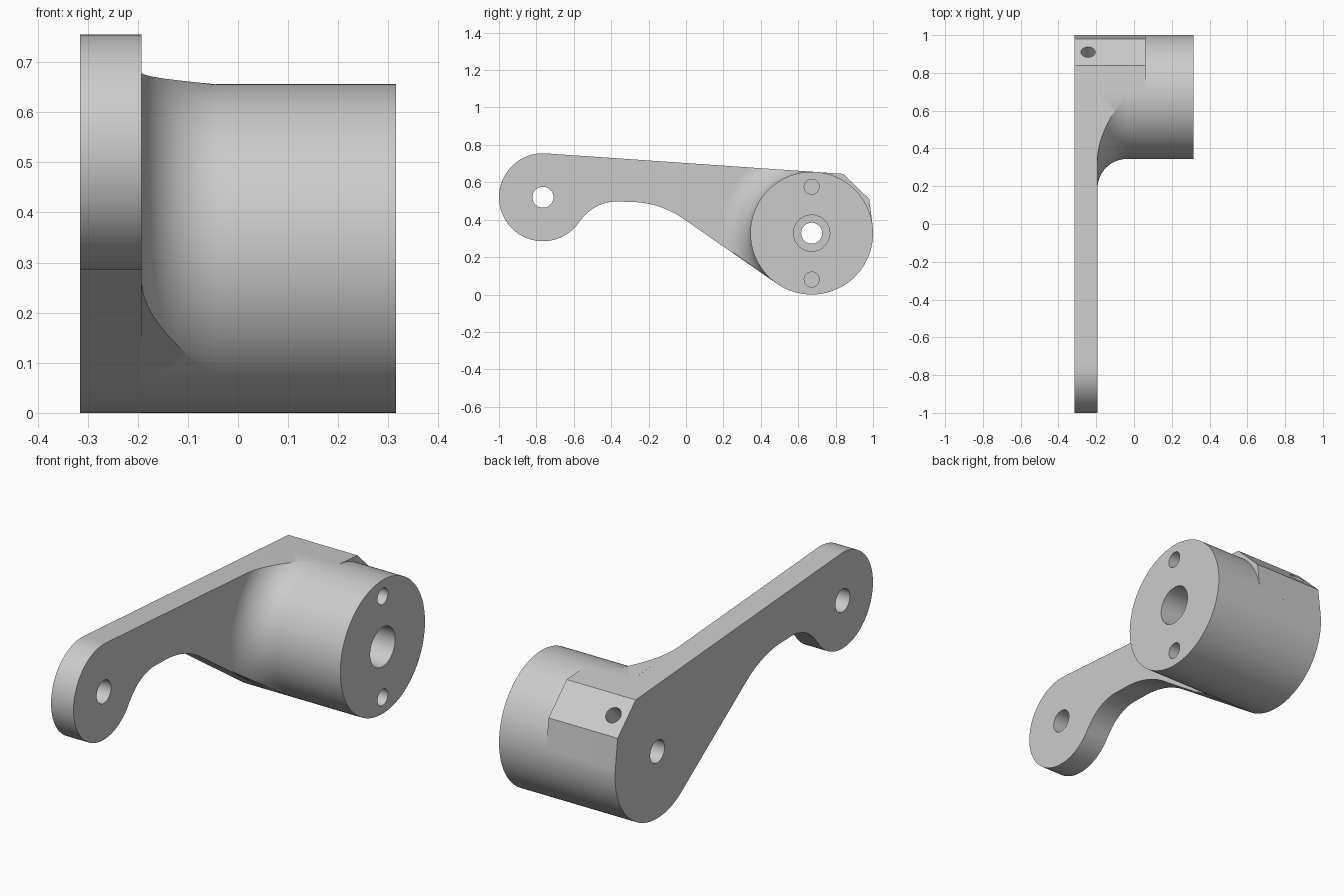
import bpy, bmesh, math
from mathutils import Vector

if "Cube" in bpy.data.objects:
    bpy.data.objects.remove(bpy.data.objects["Cube"])

grey = bpy.data.materials.new("plain grey")
grey.use_nodes = True
grey.diffuse_color = (0.6, 0.6, 0.6, 1)
grey.node_tree.nodes["Principled BSDF"].inputs["Base Color"].default_value = grey.diffuse_color

# Main dimensions: (y, z) axes of the hub and pivot, x planes of the parts
HUB, HUB_R = (0.672, 0.328), 0.328
PIVOT, PIVOT_R = (-0.765, 0.52), 0.235
BACK, PLATE, LUG, FRONT = -0.315, -0.193, 0.06, 0.315
FILLET = 0.155
TOP, LOW, REAR = 86.1, 234.6, 6.3   # tangent angles on the hub


def arc(centre, r, a0, a1, n=32):
    angles = [math.radians(a0 + (a1 - a0) * i / n) for i in range(n + 1)]
    return [(centre[0] + r * math.cos(a), centre[1] + r * math.sin(a)) for a in angles]


def circle(centre, r, n=96):
    return arc(centre, r, 0, 360, n)[:-1]


def loft(name, sections):
    """Solid through (x, outline) sections, capped at both ends."""
    bm = bmesh.new()
    rings = [[bm.verts.new((x, y, z)) for y, z in pts] for x, pts in sections]
    for a, b in zip(rings, rings[1:]):
        for i in range(len(a)):
            j = (i + 1) % len(a)
            bm.faces.new((a[i], a[j], b[j], b[i]))
    bm.faces.new(rings[0])
    bm.faces.new(rings[-1])
    bmesh.ops.recalc_face_normals(bm, faces=bm.faces)
    mesh = bpy.data.meshes.new(name)
    bm.to_mesh(mesh)
    bm.free()
    mesh.materials.append(grey)
    obj = bpy.data.objects.new(name, mesh)
    bpy.context.collection.objects.link(obj)
    return obj


def prism(name, pts, x0, x1):
    return loft(name, [(x0, pts), (x1, pts)])


def apply_boolean(obj, cutter, operation="DIFFERENCE"):
    mod = obj.modifiers.new("cut", "BOOLEAN")
    mod.operation, mod.solver, mod.object = operation, "EXACT", cutter
    bpy.context.view_layer.objects.active = obj
    bpy.ops.object.modifier_apply(modifier=mod.name)
    bpy.data.objects.remove(cutter)


def drill(obj, centre, r, x0, x1):
    apply_boolean(obj, prism("drill", circle(centre, r, 48), x0, x1))


def on_hub(angle):
    return arc(HUB, HUB_R, angle, angle, 1)[0]


# Lever plate: pivot end, scooped underside, hub end with two flats
flats = [(0.98, 0.51), (0.84, 0.645)]
notch = (-0.37, 0.262)
outline = (arc(PIVOT, PIVOT_R, TOP, 326.9, 64)
           + arc(notch, PIVOT_R, 146.9, 86, 24)[1:]
           + arc((-0.30, -0.005), 0.5, 88, 55, 24)
           + arc(HUB, HUB_R, LOW, 360 + REAR, 48) + flats)
plate = prism("lever_plate", outline, BACK, PLATE)
drill(plate, PIVOT, 0.056, -1, 1)
drill(plate, HUB, 0.056, -1, 1)

# Set screw hole, square to the sloping flat
a, b = (Vector((0, *p)) for p in flats)
out = Vector((0, a.z - b.z, b.y - a.y)).normalized()
out = out if out.y > 0 else -out
bpy.ops.mesh.primitive_cylinder_add(
    vertices=32, radius=0.038, depth=0.37,
    location=Vector((-0.243, 0, 0)) + (a + b) / 2 - out * 0.135,
    rotation=out.to_track_quat("Z", "Y").to_euler())
apply_boolean(plate, bpy.context.object)

# Hub with a wide bore and two small blind holes
hub = prism("hub", circle(HUB, HUB_R, 128), PLATE, FRONT)
drill(hub, HUB, 0.097, -1, 1)
for side in (-1, 1):
    drill(hub, (HUB[0], HUB[1] + side * 0.248), 0.04, FRONT - 0.2, 1)

# Lug carrying the flats part way along the hub
lug = prism("hub_lug", [on_hub(REAR)] + flats + [on_hub(TOP), (0.8, 0.45)], PLATE, LUG)

# Concave flare from hub to plate, trimmed to the lever's straight edges
sections = []
for i in range(25):
    t = math.radians(90 * i / 24)
    r = HUB_R + FILLET * (1 - math.cos(t))
    sections.append((PLATE + FILLET * (1 - math.sin(t)), circle(HUB, r, 128)))
flare = loft("hub_flare", sections)
top, low = on_hub(TOP), on_hub(LOW)


def along(point, angle, distance):
    t = math.radians(angle)
    return (point[0] + distance * math.cos(t), point[1] + distance * math.sin(t))


wedge = prism("wedge", [top, along(top, TOP + 90, 1), along(low, LOW - 90, 1), low, (0.45, 0.36)], -1, 1)
apply_boolean(flare, wedge, "INTERSECT")

# Smooth the curved walls, keep edges crisp
for obj in (plate, hub, lug, flare):
    bpy.ops.object.select_all(action="DESELECT")
    obj.select_set(True)
    bpy.context.view_layer.objects.active = obj
    bpy.ops.object.shade_smooth_by_angle(angle=math.radians(25))
